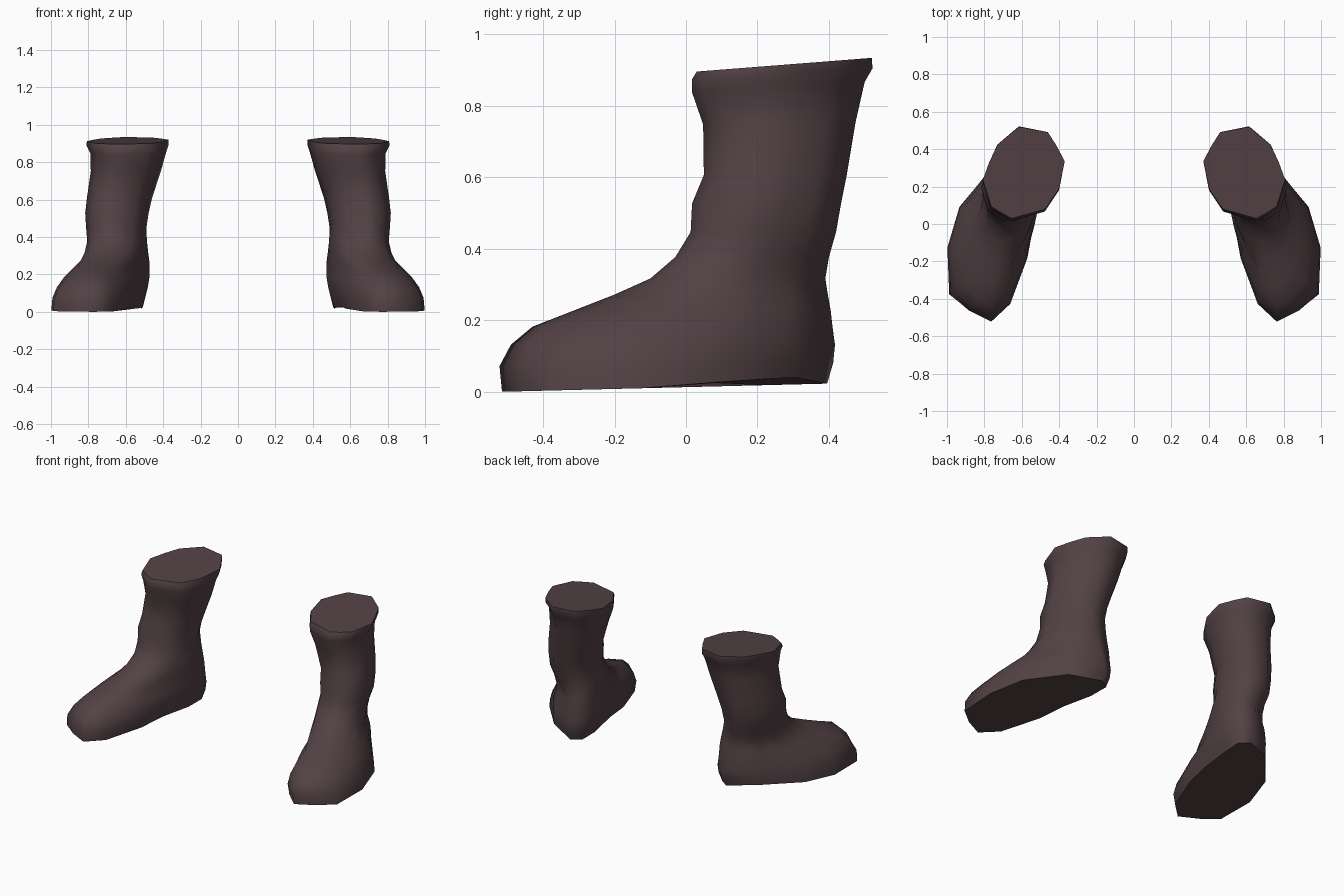
import bpy, bmesh, math

leather = bpy.data.materials.new("dark brown leather")
leather.diffuse_color = (0.085, 0.053, 0.059, 1)

# Outlines from the toe round the outer side to the heel and back along the arch
SOLE = [(0.77, -0.52), (0.89, -0.46), (0.99, -0.38), (1.0, -0.13), (0.935, 0.09), (0.755, 0.30),
        (0.57, 0.395), (0.51, 0.35), (0.515, 0.22), (0.55, 0.0), (0.58, -0.18), (0.67, -0.425)]
INSTEP = [(0.75, -0.315), (0.81, -0.29), (0.865, -0.21), (0.885, -0.08), (0.865, 0.09), (0.76, 0.29),
          (0.60, 0.405), (0.505, 0.375), (0.472, 0.25), (0.535, 0.03), (0.60, -0.12), (0.67, -0.26)]
SHAFT = [(0.655, 0.03), (0.71, 0.06), (0.765, 0.095), (0.81, 0.24), (0.775, 0.335), (0.73, 0.43),
         (0.615, 0.525), (0.46, 0.495), (0.415, 0.425), (0.37, 0.34), (0.40, 0.19), (0.475, 0.08)]
N = len(SOLE)

# Height, tilt along y, blend (0 sole, 1 instep, 2 shaft), then x and y limits
RINGS = [
    (0.016, 0.025, 0.00, 0.51, 0.998, -0.515, 0.395),
    (0.080, 0.01, 0.10, 0.495, 0.992, -0.522, 0.412),
    (0.135, 0.00, 0.40, 0.482, 0.968, -0.49, 0.417),
    (0.185, 0.00, 0.75, 0.474, 0.932, -0.43, 0.41),
    (0.23, 0.00, 1.00, 0.472, 0.887, -0.315, 0.405),
    (0.275, 0.00, 1.25, 0.474, 0.842, -0.20, 0.397),
    (0.32, 0.00, 1.50, 0.48, 0.82, -0.10, 0.39),
    (0.38, 0.00, 1.80, 0.487, 0.806, -0.03, 0.40),
    (0.45, 0.00, 2.00, 0.49, 0.812, 0.013, 0.42),
    (0.53, 0.00, 2.00, 0.478, 0.817, 0.017, 0.434),
    (0.61, 0.00, 2.00, 0.46, 0.808, 0.05, 0.45),
    (0.75, 0.02, 2.00, 0.412, 0.787, 0.048, 0.475),
    (0.84, 0.06, 2.00, 0.383, 0.79, 0.017, 0.50),
    (0.877, 0.06, 2.00, 0.371, 0.81, 0.017, 0.522),
    (0.897, 0.078, 2.00, 0.371, 0.808, 0.03, 0.52),
]


def fit(points, x0, x1, y0, y1):
    """Stretch an outline to the given limits."""
    xs, ys = [p[0] for p in points], [p[1] for p in points]
    return [(x0 + (x - min(xs)) / (max(xs) - min(xs)) * (x1 - x0),
             y0 + (y - min(ys)) / (max(ys) - min(ys)) * (y1 - y0)) for x, y in points]


def section(k, box):
    """Blend neighbouring outlines and fit the result to the limits."""
    if k <= 1:
        a, b, t = SOLE, INSTEP, k
    else:
        a, b, t = INSTEP, fit(SHAFT, *box), k - 1
    mix = [(p[0] + (q[0] - p[0]) * t, p[1] + (q[1] - p[1]) * t) for p, q in zip(a, b)]
    return fit(mix, *box)


def boot(name, side):
    bm = bmesh.new()
    loops = []
    for z, tilt, k, *box in RINGS:
        loops.append([bm.verts.new((side * x, y, z + tilt * y)) for x, y in section(k, box)])
    # Sole lifts a little at the arch and outer heel
    for i, lift in ((4, 0.012), (5, 0.02), (9, 0.015), (10, 0.008)):
        loops[0][i].co.z += lift
    # Walls
    for low, high in zip(loops, loops[1:]):
        for i in range(N):
            j = (i + 1) % N
            bm.faces.new((low[i], low[j], high[j], high[i]))
    # Sole and closed top, with crisp borders
    for loop in (loops[0], loops[-1]):
        for edge in bm.faces.new(loop).edges:
            edge.smooth = False
    bmesh.ops.recalc_face_normals(bm, faces=bm.faces)
    # Rest the toe on the ground
    drop = min(v.co.z for v in bm.verts)
    bmesh.ops.translate(bm, verts=bm.verts, vec=(0, 0, -drop))
    mesh = bpy.data.meshes.new(name)
    bm.to_mesh(mesh)
    bm.free()
    mesh.materials.append(leather)
    ob = bpy.data.objects.new(name, mesh)
    bpy.context.collection.objects.link(ob)
    bpy.ops.object.select_all(action='DESELECT')
    ob.select_set(True)
    bpy.context.view_layer.objects.active = ob
    bpy.ops.object.shade_smooth_by_angle(angle=math.radians(85), keep_sharp_edges=True)


boot("right_side_boot", 1)
boot("left_side_boot", -1)
